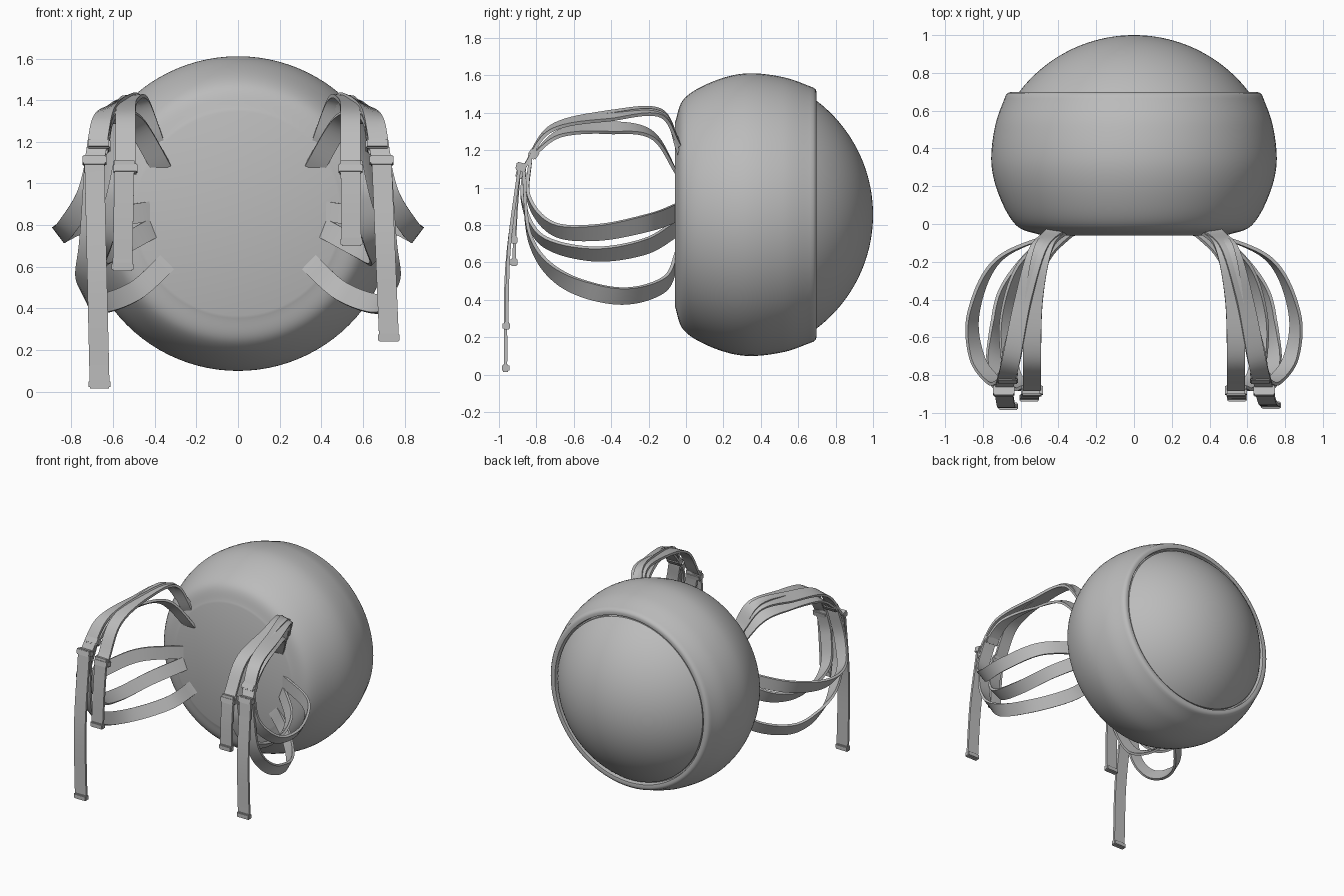
import bpy, bmesh, math
from mathutils import Vector, Matrix

cube = bpy.data.objects.get("Cube")
if cube:
    bpy.data.objects.remove(cube, do_unlink=True)

grey = bpy.data.materials.new("plain grey")
grey.use_nodes = True
grey.diffuse_color = (0.5, 0.5, 0.5, 1)
grey.node_tree.nodes["Principled BSDF"].inputs["Base Color"].default_value = (0.5, 0.5, 0.5, 1)

CENTRE_Z = 0.855
BAND = 0.095      # strap width
THICK = 0.018     # strap thickness


def finish(bm, name):
    """Turn a bmesh into a shaded, coloured object."""
    bmesh.ops.recalc_face_normals(bm, faces=bm.faces)
    mesh = bpy.data.meshes.new(name)
    bm.to_mesh(mesh)
    bm.free()
    mesh.materials.append(grey)
    ob = bpy.data.objects.new(name, mesh)
    bpy.context.collection.objects.link(ob)
    bpy.ops.object.select_all(action='DESELECT')
    ob.select_set(True)
    bpy.context.view_layer.objects.active = ob
    bpy.ops.object.shade_smooth_by_angle(angle=math.radians(35))


def spline(points, steps=10):
    """Smooth curve through control points."""
    p = [Vector(q) for q in points]
    p = [2 * p[0] - p[1]] + p + [2 * p[-1] - p[-2]]
    out = []
    for i in range(1, len(p) - 2):
        a, b, c, d = p[i - 1:i + 3]
        for k in range(steps):
            t = k / steps
            out.append(0.5 * (2 * b + (c - a) * t + (2 * a - 5 * b + 4 * c - d) * t * t
                              + (3 * b - a - 3 * c + d) * t ** 3))
    return out + [p[-2]]


def lathe(name, profile):
    """Spin (radius, y) points around the front-to-back axis."""
    bm = bmesh.new()
    verts = [bm.verts.new((r, y, CENTRE_Z)) for r, y in profile]
    edges = [bm.edges.new(e) for e in zip(verts, verts[1:])]
    bmesh.ops.spin(bm, geom=verts + edges, cent=(0, 0, CENTRE_Z), axis=(0, 1, 0),
                   angle=math.tau, steps=96, use_merge=True)
    bmesh.ops.remove_doubles(bm, verts=bm.verts, dist=1e-5)
    finish(bm, name)


def strap(name, points, tilts, side):
    """Flat band along a path; its width turns in the xz plane by start, middle and end tilts."""
    pos = spline(points)
    last = len(pos) - 1
    bm = bmesh.new()
    rings = []
    for i, p in enumerate(pos):
        f = 2 * i / last
        k = min(int(f), 1)
        a = math.radians(tilts[k] + (tilts[k + 1] - tilts[k]) * (f - k))
        t = (pos[min(i + 1, last)] - pos[max(i - 1, 0)]).normalized()
        w = Vector((math.cos(a), 0, math.sin(a)))
        w = (w - t * w.dot(t)).normalized()
        n = t.cross(w)
        ring = []
        for u, v in ((-1, -1), (1, -1), (1, 1), (-1, 1)):
            c = p + w * u * BAND / 2 + n * v * THICK / 2
            ring.append(bm.verts.new((c.x * side, c.y, c.z)))
        rings.append(ring)
    for r, s in zip(rings, rings[1:]):
        for k in range(4):
            bm.faces.new((r[k], r[(k + 1) % 4], s[(k + 1) % 4], s[k]))
    bm.faces.new(rings[0])
    bm.faces.new(rings[-1])
    finish(bm, name)


def block(name, loc, size, side, lean=0.0):
    """Small bevelled box, leaning about the x axis."""
    bm = bmesh.new()
    bmesh.ops.create_cube(bm, size=1)
    bmesh.ops.scale(bm, vec=size, verts=bm.verts)
    bmesh.ops.bevel(bm, geom=bm.edges[:], offset=0.006, segments=2, affect='EDGES')
    bm.transform(Matrix.Translation((loc[0] * side, loc[1], loc[2]))
                 @ Matrix.Rotation(math.radians(lean), 4, 'X'))
    finish(bm, name)


def tail(name, x, end, bow, side):
    """Loose strap end hanging from a buckle, bowed forward, with a folded hem."""
    top = Vector((x, -0.89, 1.11))
    end = Vector(end)
    middle = (top + end) / 2 - Vector((0, bow, 0))
    strap(name, [top, middle, end], (0, 0, 0), side)
    block(name + "_hem", end, (0.104, 0.04, 0.04), side)


# Round shell with a flat front and a rolled rim at the rear
curve = spline([(0.49, -0.06), (0.62, -0.01), (0.71, 0.14), (0.755, 0.32), (0.735, 0.52), (0.68, 0.68)])
rim = [(0.67, 0.693), (0.655, 0.698), (0.635, 0.695), (0.63, 0.66), (0, 0.66)]
lathe("shell", [(0, -0.06)] + [tuple(v) for v in curve] + rim)

# Domed lid at the rear, a cap of a sphere
R = 0.765
half = math.asin(0.62 / R)
arc = [half * (1 - k / 24) for k in range(25)]
lathe("lid", [(0.62, 0.66)] + [(R * math.sin(a), 1 - R + R * math.cos(a)) for a in arc])

# Each strap: path on the model's left side, then its tilts
SHOULDER = {
    "inner": ([(0.40, -0.04, 1.19), (0.48, -0.13, 1.40), (0.53, -0.4, 1.395),
               (0.54, -0.72, 1.32), (0.54, -0.875, 1.09)], (0, -5, 0)),
    "outer": ([(0.42, -0.04, 1.24), (0.51, -0.14, 1.40), (0.585, -0.4, 1.385),
               (0.65, -0.72, 1.315), (0.69, -0.87, 1.10)], (-10, -28, 0)),
    "under": ([(0.365, -0.045, 1.07), (0.49, -0.18, 1.28), (0.57, -0.4, 1.32),
               (0.645, -0.67, 1.29), (0.67, -0.83, 1.16)], (0, -35, 0)),
}
SIDE = {
    "upper": ([(0.40, -0.04, 0.87), (0.72, -0.19, 0.815), (0.85, -0.47, 0.76),
               (0.83, -0.71, 0.78), (0.73, -0.84, 0.94), (0.67, -0.83, 1.17)], (90, 50, 0)),
    "middle": ([(0.40, -0.04, 0.79), (0.59, -0.22, 0.685), (0.67, -0.5, 0.645),
                (0.65, -0.77, 0.72), (0.59, -0.87, 0.92), (0.55, -0.865, 1.10)], (70, 38, 0)),
    "lower": ([(0.325, -0.045, 0.635), (0.50, -0.12, 0.48), (0.69, -0.36, 0.42),
               (0.74, -0.66, 0.51), (0.715, -0.83, 0.72), (0.69, -0.87, 1.10)], (45, 65, 0)),
}

for side, label in ((1, "left"), (-1, "right")):
    for group, kind in ((SHOULDER, "shoulder_strap"), (SIDE, "side_strap")):
        for name, (points, tilts) in group.items():
            strap(f"{label}_{name}_{kind}", points, tilts, side)
    # Buckles where the shoulder and side straps meet
    block(f"{label}_outer_buckle", (0.69, -0.882, 1.11), (0.115, 0.055, 0.045), side, -15)
    block(f"{label}_inner_buckle", (0.54, -0.882, 1.07), (0.115, 0.055, 0.045), side, -12)
    block(f"{label}_under_buckle", (0.668, -0.815, 1.18), (0.11, 0.05, 0.05), side, -35)

# Loose ends, longer on the right
tail("left_long_tail", 0.69, (0.725, -0.96, 0.26), 0.02, 1)
tail("left_short_tail", 0.54, (0.545, -0.92, 0.72), 0.005, 1)
tail("right_long_tail", 0.69, (0.665, -0.965, 0.035), 0.03, -1)
tail("right_short_tail", 0.545, (0.555, -0.92, 0.60), 0.005, -1)
